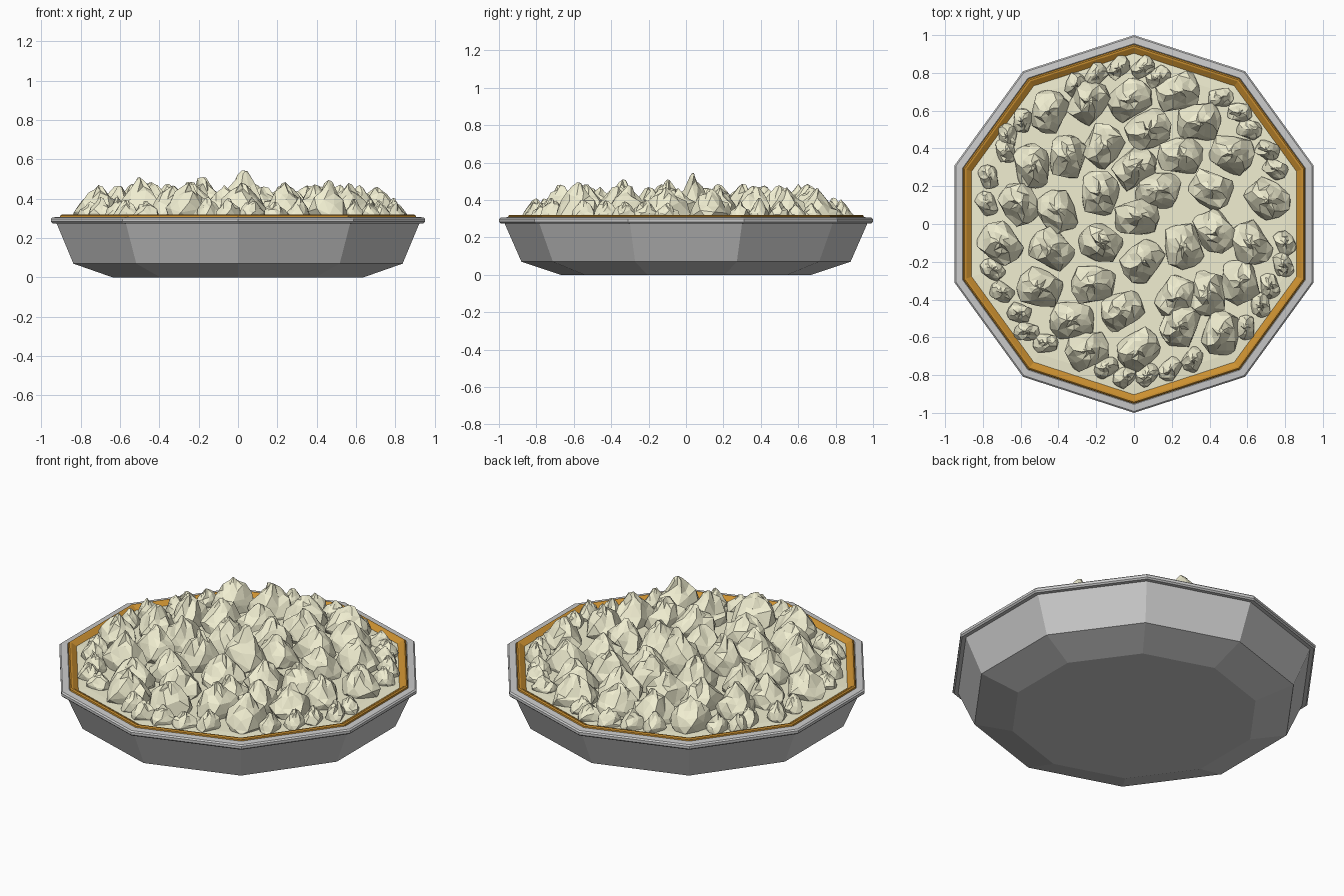
import bpy, bmesh, math, random
from math import sin, cos, pi

if "Cube" in bpy.data.objects:
    bpy.data.objects.remove(bpy.data.objects["Cube"])

random.seed(4)


def material(name, rgb):
    m = bpy.data.materials.new(name)
    m.diffuse_color = (*rgb, 1)
    m.use_nodes = True
    m.node_tree.nodes["Principled BSDF"].inputs["Base Color"].default_value = m.diffuse_color
    return m


def finish(name, bm, mat=None):
    bmesh.ops.recalc_face_normals(bm, faces=bm.faces)
    me = bpy.data.meshes.new(name)
    bm.to_mesh(me)
    bm.free()
    ob = bpy.data.objects.new(name, me)
    bpy.context.collection.objects.link(ob)
    if mat:
        me.materials.append(mat)
    return ob


def bridge(bm, rings):
    for a, b in zip(rings, rings[1:]):
        n = len(a)
        for i in range(n):
            j = (i + 1) % n
            bm.faces.new((a[i], a[j], b[j], b[i]))


def lathe(name, profile, mat=None, cap_start=False, cap_end=False, sides=10):
    bm = bmesh.new()
    rings = [[bm.verts.new((r * sin(2 * pi * i / sides), r * cos(2 * pi * i / sides), z))
              for i in range(sides)] for r, z in profile]
    bridge(bm, rings)
    if cap_start:
        bm.faces.new(rings[0])
    if cap_end:
        bm.faces.new(rings[-1])
    return finish(name, bm, mat)


crust_mat = material("crust", (0.6, 0.28, 0.03))
cream_mat = material("cream", (0.88, 0.86, 0.64))

# Ten-sided tin with a rolled rim
lathe("pie_tin", [(0.67, 0), (0.88, 0.07), (0.97, 0.275), (0.992, 0.275), (1.0, 0.283),
                  (1.0, 0.298), (0.992, 0.305), (0.955, 0.308), (0.94, 0.295)], cap_start=True)
# Pastry edge sloping in to the filling
lathe("crust_edge", [(0.953, 0.30), (0.95, 0.314), (0.943, 0.32), (0.933, 0.319), (0.90, 0.298)],
      crust_mat)
# Filling surface
lathe("filling", [(0.908, 0.30), (0.85, 0.304)], cream_mat, cap_end=True)

# Dollop centres in hundredths, large ones first and small border ones second
LARGE = [(2, 4), (1, 30), (8, 50), (-2, 66), (-16, 42), (-18, 17), (-18, -10), (4, -20),
         (13, 18), (25, 36), (35, 54), (24, 70), (-24, 65), (-45, 60), (-35, 36), (-54, 31),
         (-41, 7), (-61, 11), (-44, -13), (-71, -10), (-50, -34), (-22, -32), (-7, -46),
         (-33, -51), (-25, -67), (2, -67), (22, -39), (26, -12), (43, -4), (41, 18),
         (52, 37), (71, 13), (62, -11), (56, -31), (39, -37), (24, -54), (46, -58)]
SMALL = [(-31, 74), (-20, 79), (-8, 83), (5, 83), (13, 78), (46, 67), (56, 59), (61, 50),
         (71, 39), (75, 29), (-59, 55), (-67, 47), (-68, 39), (-77, 25), (-78, 11),
         (-75, -24), (-70, -36), (-61, -47), (-57, -57), (-47, -63), (-15, -76), (-5, -81),
         (7, -80), (19, -77), (31, -72), (59, -55), (67, -43), (72, -33), (79, -22), (80, -10)]
TALL = {(2, 4): 0.545, (-18, -10): 0.51, (-50, -34): 0.51, (46, -58): 0.495}


def dollop(bm, x, y, major, minor, base, top):
    """Swirled faceted cone, its long axis swept around the pie."""
    turn = math.atan2(y, x) - math.radians(50)
    n, rings = 9, []
    for k, (r, h) in enumerate([(0.93, 0), (1.0, 0.2), (0.82, 0.45), (0.5, 0.68), (0.2, 0.88)]):
        ring = []
        for i in range(n):
            a = 2 * pi * (i + 0.45 * k) / n
            ridge = 1 + (0.07 if i % 2 else -0.09) + random.uniform(-0.07, 0.07)
            u, v = major * r * ridge * cos(a), minor * r * ridge * sin(a)
            z = base + (top - base) * (h + (random.uniform(-0.11, 0.11) if k else 0))
            ring.append(bm.verts.new((x + u * cos(turn) - v * sin(turn),
                                      y + u * sin(turn) + v * cos(turn), z)))
        rings.append(ring)
    bridge(bm, rings)
    tip = bm.verts.new((x, y, top))
    for i in range(n):
        bm.faces.new((rings[-1][i], rings[-1][(i + 1) % n], tip))


# Meringue dollops
for name, spots, major, minor, height in (("large_meringue_peaks", LARGE, 0.13, 0.1, 0.475),
                                          ("small_meringue_peaks", SMALL, 0.073, 0.052, 0.4)):
    bm = bmesh.new()
    for p in spots:
        top = TALL.get(p, height + random.uniform(-0.015, 0.012))
        dollop(bm, p[0] / 100, p[1] / 100, major, minor, 0.298, top)
    bmesh.ops.triangulate(bm, faces=bm.faces)
    finish(name, bm, cream_mat)
